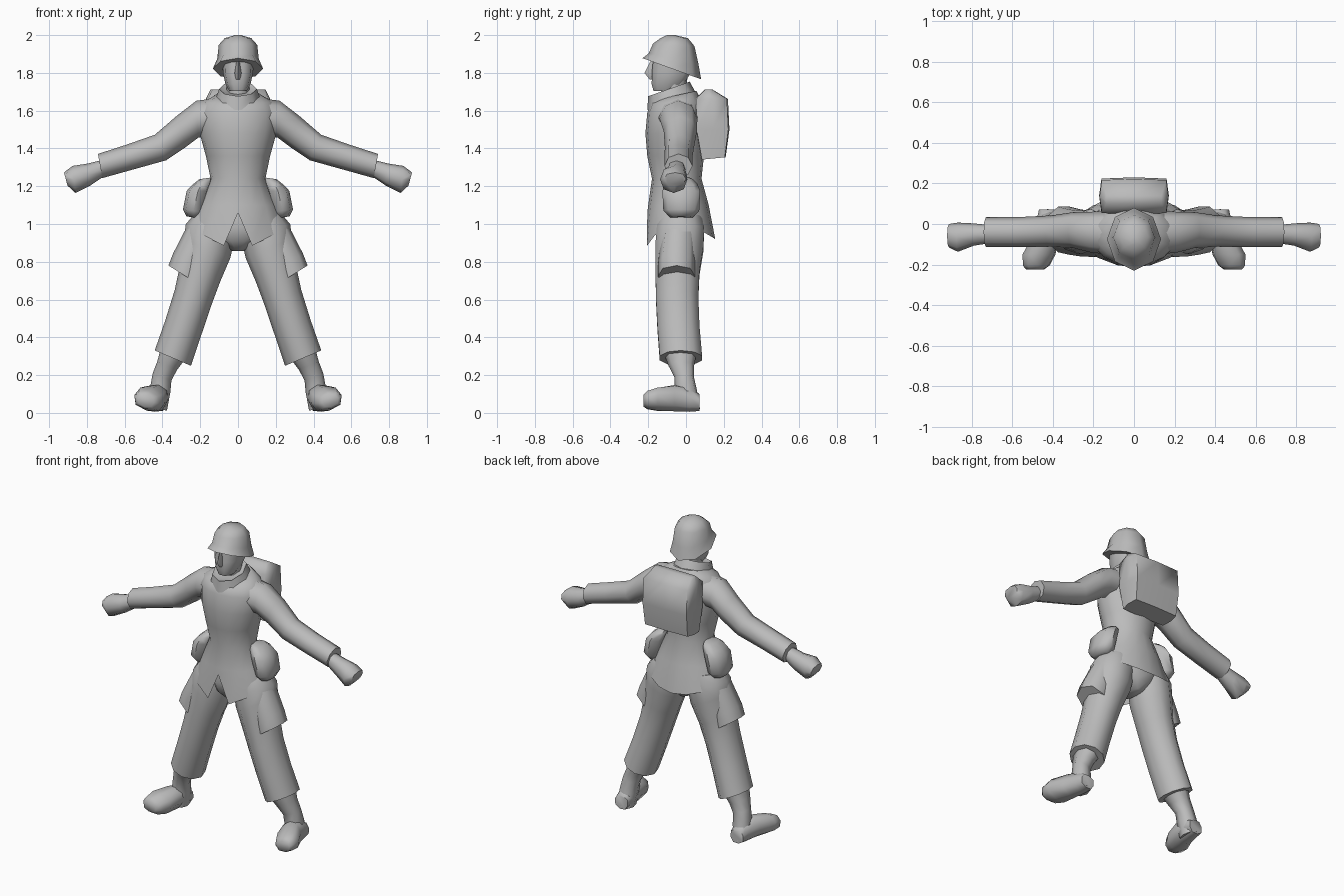
import bpy, bmesh, math
from mathutils import Vector

grey = bpy.data.materials.new("plain_grey")
grey.diffuse_color = (0.5, 0.5, 0.5, 1)


def finish(name, bm, mirror=False, angle=40):
    """Turn a bmesh into a named, shaded object."""
    bmesh.ops.recalc_face_normals(bm, faces=bm.faces)
    me = bpy.data.meshes.new(name)
    bm.to_mesh(me)
    bm.free()
    me.materials.append(grey)
    ob = bpy.data.objects.new(name, me)
    bpy.context.collection.objects.link(ob)
    bpy.ops.object.select_all(action='DESELECT')
    ob.select_set(True)
    bpy.context.view_layer.objects.active = ob
    bpy.ops.object.shade_smooth_by_angle(angle=math.radians(angle))
    if mirror:
        ob.modifiers.new("mirror", 'MIRROR').use_mirror_merge = False
    return ob


def loft(name, rings, n=8, p=1.0, mirror=False, angle=60, along_y=False, cap=(1, 1), edit=None):
    """Skin rings of (x, y, z, half_u, half_v, tilt degrees, slope of z along y)."""
    bm = bmesh.new()
    loops = []
    for r in rings:
        x, y, z, a, b, tilt, slope = tuple(r) + (0,) * (7 - len(r))
        t = math.radians(tilt)
        loop = []
        for i in range(n):
            q = 2 * math.pi * i / n
            c, s = math.cos(q), math.sin(q)
            c = math.copysign(abs(c) ** p, c) if abs(c) > 1e-6 else 0
            s = math.copysign(abs(s) ** p, s) if abs(s) > 1e-6 else 0
            u = Vector((math.cos(t), 0, math.sin(t))) * (a * c)
            if along_y:
                v = Vector((-math.sin(t), 0, math.cos(t))) * (b * s)
            else:
                v = Vector((0, b * s, slope * b * s))
            loop.append(bm.verts.new(Vector((x, y, z)) + u + v))
        loops.append(loop)
    for l0, l1 in zip(loops, loops[1:]):
        for i in range(n):
            j = (i + 1) % n
            bm.faces.new((l0[i], l0[j], l1[j], l1[i]))
    for use, loop in zip(cap, (loops[0], loops[-1])):
        if use:
            bm.faces.new(loop)
    if edit:
        edit(loops)
    return finish(name, bm, mirror, angle)


def span(z, front, back, half, slope=0):
    """Horizontal ring given by its front and back depth."""
    return (0, (front + back) / 2, z, half, (back - front) / 2, 0, slope)


# Jacket with uneven hem and front slit
def shape_hem(loops):
    hem = loops[0]
    for i, v in enumerate(hem):
        s = math.sin(2 * math.pi * i / len(hem))
        v.co.z = 0.985 - (0.09 if s < 0 else 0.065) * s * s
    hem[12].co.z = 1.06
    hem[12].co.y += 0.015
    for k, sx in ((11, -1), (13, 1)):
        hem[k].co.x = 0.075 * sx
        hem[k].co.z = 0.885


loft("jacket", [
    span(1.0, -.22, .155, .257),
    span(1.10, -.20, .12, .205),
    span(1.24, -.18, .082, .145),
    span(1.36, -.205, .095, .17),
    span(1.48, -.215, .10, .203),
    span(1.59, -.205, .095, .212),
    span(1.645, -.185, .085, .185, .04),
    span(1.682, -.15, .055, .12, .22),
], n=16, cap=(0, 1), edit=shape_hem)

# Collar and head
loft("collar", [span(1.645, -.205, .055, .125, .33), span(1.715, -.20, .02, .10, .35),
                span(1.70, -.18, .0, .08, .35)], n=8, angle=50)
loft("neck", [span(1.60, -.13, -.01, .06), span(1.80, -.13, .01, .06)])
loft("head", [
    span(1.705, -.175, -.04, .047),
    span(1.74, -.185, -.01, .066),
    span(1.80, -.185, .03, .08),
    span(1.90, -.175, .04, .085),
], n=10, p=.8)
loft("nose", [(0, -.178, 1.765, .012, .014), (0, -.187, 1.80, .018, .033),
              (0, -.178, 1.86, .008, .012)], n=4)

# Helmet with flared rim that drops to the back
loft("helmet", [
    span(1.822, -.23, .08, .133, -.36),
    span(1.875, -.197, .066, .11, -.22),
    span(1.948, -.175, .045, .102, -.06),
    span(1.984, -.135, .01, .07),
    span(2.0, -.10, -.06, .016),
], n=8, angle=65)

# Backpack, its front sunk into the jacket, top ridged
loft("backpack", [
    (0, .145, 1.347, .166, .065, 0, .1),
    (0, .14, 1.50, .172, .09),
    (0, .135, 1.662, .17, .087),
    (0, .12, 1.712, .145, .02),
], n=8, p=.2, angle=65)

# Sleeves and hands
loft("sleeve", [
    (.08, -.045, 1.575, .095, .11, 92),
    (.215, -.04, 1.555, .098, .10, 87),
    (.30, -.03, 1.490, .085, .088, 72),
    (.41, -.035, 1.405, .074, .077, 66),
    (.57, -.04, 1.355, .068, .074, 72),
    (.73, -.04, 1.307, .065, .074, 80),
], mirror=True)
loft("hand", [
    (.715, -.05, 1.297, .042, .045, 75),
    (.79, -.052, 1.262, .058, .055, 80),
    (.868, -.065, 1.236, .072, .072, 84),
    (.912, -.058, 1.238, .036, .058, 75),
], n=8, p=.9, mirror=True)

# Hip pouches
loft("hip_pouch", [
    (.235, -.025, 1.035, .038, .06, 8),
    (.235, -.025, 1.07, .057, .095, 8),
    (.212, -.025, 1.175, .06, .10, 0),
    (.19, -.025, 1.215, .055, .085, -10),
    (.17, -.025, 1.242, .035, .055, -8),
], mirror=True, p=.85)

# Pelvis and trouser legs with thigh pockets
loft("trouser_seat", [
    span(.858, -.10, .05, .035),
    span(.91, -.15, .085, .12),
    span(.98, -.165, .105, .20),
    span(1.06, -.15, .09, .17),
], n=10)
loft("trouser_leg", [
    (.345, -.027, .29, .104, .118, 23),
    (.29, -.04, .45, .103, .117, 22),
    (.238, -.047, .61, .105, .118, 22),
    (.200, -.045, .74, .115, .122, 22),
    (.163, -.035, .87, .132, .134, 22),
    (.145, -.03, .97, .135, .132, 12),
    (.12, -.03, 1.04, .11, .12, 8),
], n=10, mirror=True)
loft("thigh_pocket", [
    (.275, -.05, .722, .11, .098, 32),
    (.262, -.05, .79, .098, .098, 34),
    (.205, -.04, .95, .075, .09, 30),
], n=8, p=.85, mirror=True)

# Boots: shaft with heel, and tilted foot
loft("boot_shaft", [
    (.425, .01, .022, .05, .064, 12),
    (.412, .0, .12, .055, .058, 14),
    (.402, -.01, .19, .053, .052, 20),
    (.375, -.025, .25, .057, .068, 22),
    (.345, -.03, .31, .07, .085, 22),
], mirror=True, p=.8)
loft("boot_foot", [
    (.422, .072, .055, .048, .046, 14),
    (.425, .02, .07, .056, .066, 14),
    (.438, -.06, .078, .066, .072, 15),
    (.468, -.15, .072, .084, .062, 15),
    (.482, -.205, .068, .068, .048, 15),
    (.488, -.225, .065, .045, .032, 15),
], p=.8, along_y=True, mirror=True)
